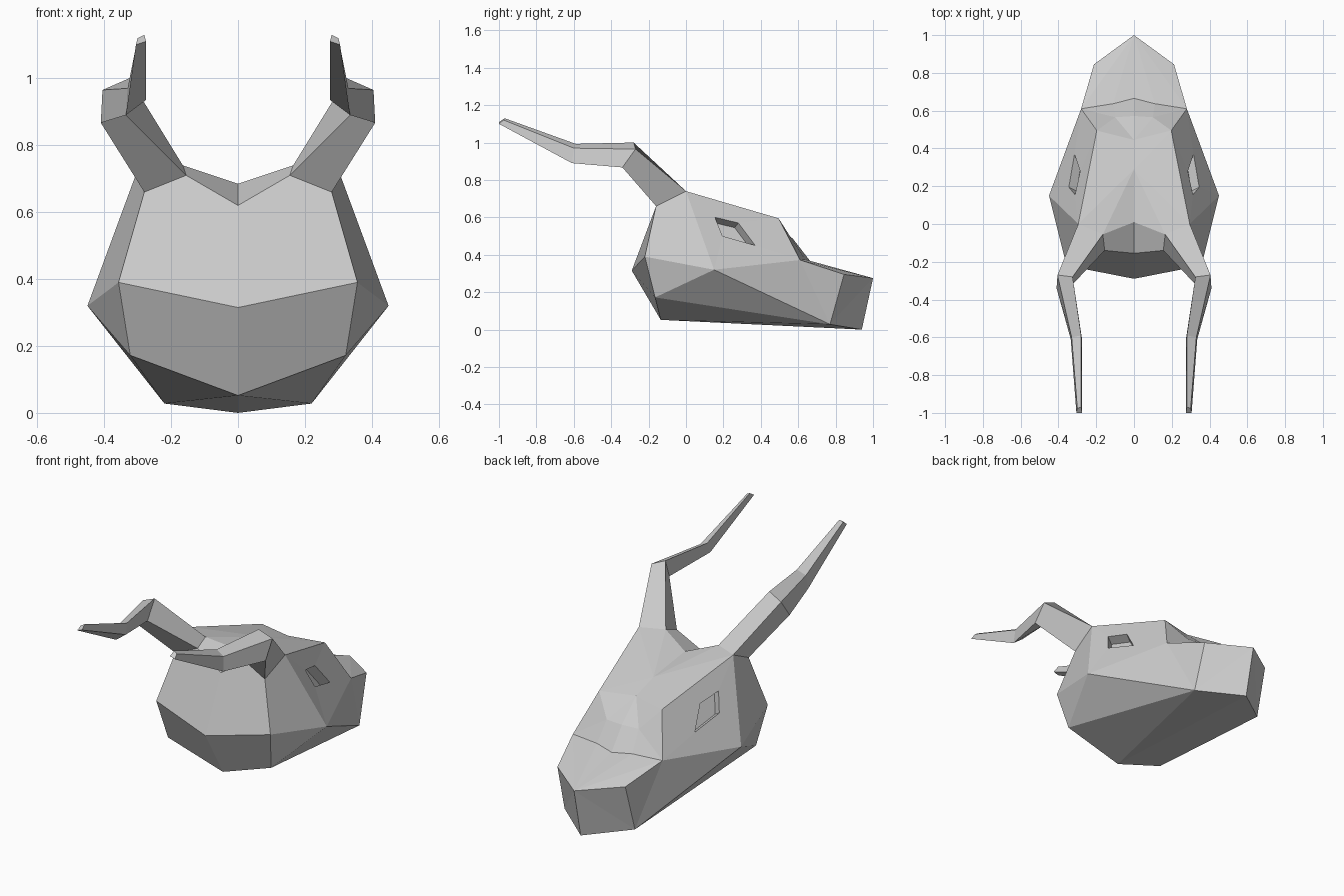
import bpy, bmesh
from mathutils import Vector

if "Cube" in bpy.data.objects:
    bpy.data.objects.remove(bpy.data.objects["Cube"])


def build(name, points, faces):
    """Flat-faced mesh from one half (x >= 0), mirrored and welded on x = 0."""
    bm = bmesh.new()
    for side in (1, -1):
        v = {k: bm.verts.new((p[0] * side, p[1], p[2])) for k, p in points.items()}
        for f in faces:
            bm.faces.new([v[k] for k in f])
    bmesh.ops.remove_doubles(bm, verts=bm.verts[:], dist=0.0005)
    bmesh.ops.recalc_face_normals(bm, faces=bm.faces[:])
    mesh = bpy.data.meshes.new(name)
    bm.to_mesh(mesh)
    bm.free()
    obj = bpy.data.objects.new(name, mesh)
    bpy.context.collection.objects.link(obj)
    return obj


# Four-sided horn rings: inner top, inner bottom, outer bottom, outer top
horn_base = [(.165, -.055, .74), (.155, -.14, .71), (.28, -.16, .66), (.295, 0, .74)]
horn_rings = [
    horn_base,
    [(.325, -.28, 1.0), (.335, -.33, .89), (.41, -.34, .867), (.405, -.27, .965)],
    [(.28, -.59, .993), (.275, -.61, .935), (.335, -.61, .89), (.33, -.6, .97)],
    [(.28, -.97, 1.13), (.275, -1.0, 1.11), (.305, -1.0, 1.10), (.30, -.975, 1.12)],
]
horn_points = {(i, j): p for i, ring in enumerate(horn_rings) for j, p in enumerate(ring)}
horn_faces = [[(i, j), (i, (j + 1) % 4), (i + 1, (j + 1) % 4), (i + 1, j)]
              for i in range(3) for j in range(4)]
horn_faces += [[(i, j) for j in range(4)] for i in (0, 3)]
build("horns", horn_points, horn_faces)

# Head: named landmarks of one half
head = {
    # skull and forehead
    "crown": (0, .01, .685), "nape": (0, -.155, .62), "brow_mid": (0, .445, .60),
    "forehead": (0, .29, .648), "brow": (.197, .495, .595),
    "back": (0, -.29, .315), "back_side": (.357, -.22, .39),
    "jaw_back": (.322, -.165, .172), "throat": (0, -.135, .052),
    "cheek": (.45, .15, .32),
    # bridge and snout
    "bridge_mid": (0, .572, .485), "bridge": (.10, .565, .485),
    "stop": (.11, .637, .375), "nose_top": (0, .665, .365),
    "muzzle": (.28, .61, .372), "nostril": (.212, .845, .295),
    "tip": (0, 1.0, .275), "lip": (.22, .77, .028), "chin": (0, .94, 0),
    # eye opening
    "eye0": (.312, .155, .60), "eye1": (.285, .28, .57),
    "eye2": (.315, .37, .45), "eye3": (.345, .195, .50),
}
head.update(zip(("horn_in", "horn_back", "horn_out", "horn_front"), horn_base))
for i in range(4):
    head[f"in{i}"] = Vector(head[f"eye{i}"]) + Vector((-.04, -.02, -.025))

faces = [f.split() for f in (
    # back of skull
    "crown horn_in horn_back nape",
    "nape horn_back horn_out back_side back",
    "back back_side jaw_back throat",
    "horn_out horn_front cheek back_side",
    "back_side cheek jaw_back",
    # jaw and underside
    "jaw_back cheek lip", "jaw_back lip throat", "throat lip chin",
    "cheek muzzle lip", "muzzle nostril lip", "nostril tip lip", "tip chin lip",
    # forehead
    "crown forehead horn_in", "horn_in forehead horn_front",
    "horn_front forehead brow", "brow forehead brow_mid",
    # bridge and nose
    "brow_mid bridge_mid bridge", "brow_mid bridge brow",
    "bridge_mid nose_top stop bridge", "brow bridge muzzle",
    "bridge stop muzzle", "muzzle stop tip", "stop nose_top tip",
    "muzzle tip nostril",
    # eye floor
    "in0 in1 in2 in3",
)]
# Side plane around the eye, plus the walls of the eye recess
corners = ["horn_front", "brow", "muzzle", "cheek"]
for i in range(4):
    j = (i + 1) % 4
    faces.append([corners[i], corners[j], f"eye{j}", f"eye{i}"])
    faces.append([f"eye{i}", f"eye{j}", f"in{j}", f"in{i}"])
build("head", head, faces)
